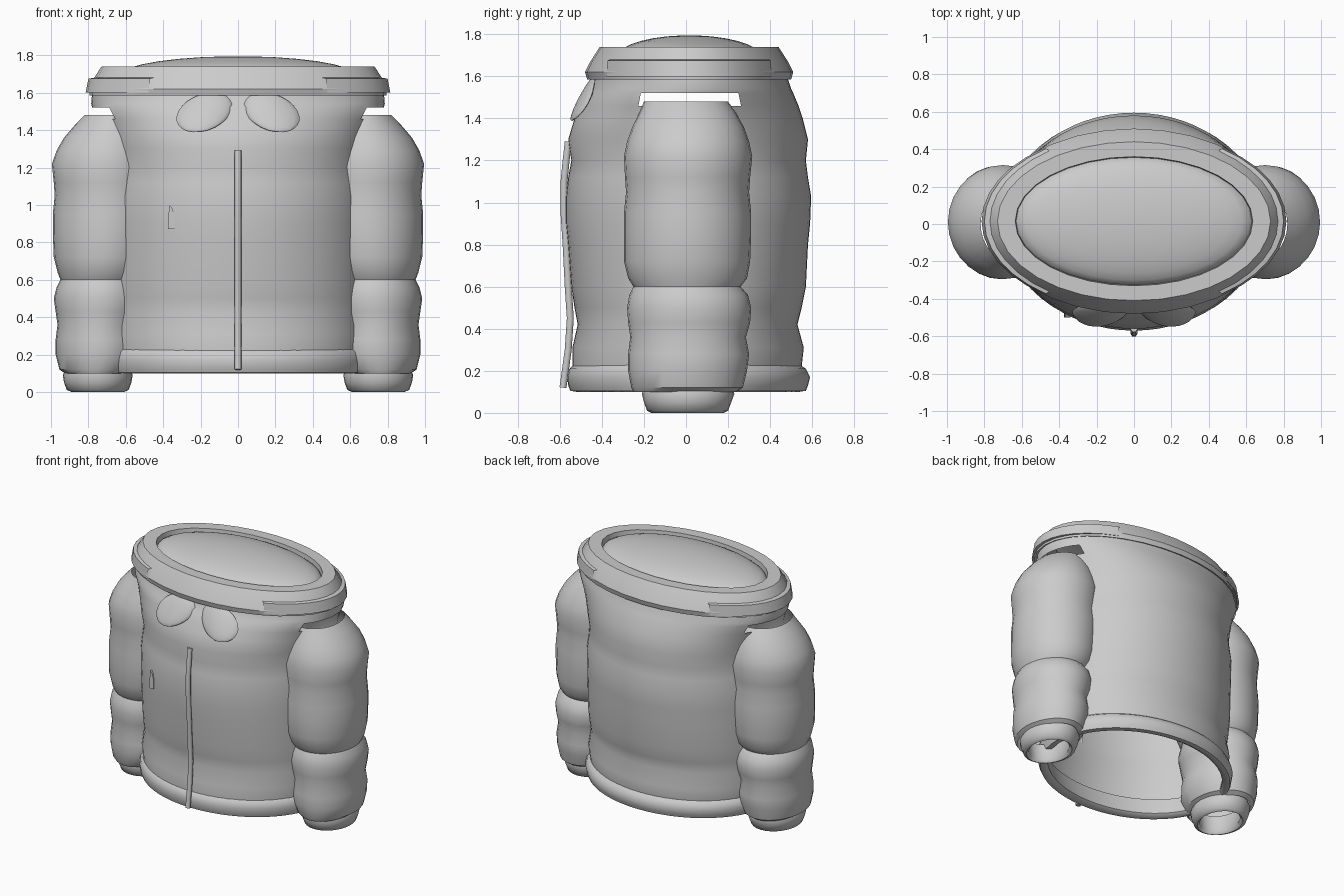
import bpy, bmesh, math
from mathutils import Vector

if "Cube" in bpy.data.objects:
    bpy.data.objects.remove(bpy.data.objects["Cube"])

grey = bpy.data.materials.new("plain grey")
grey.use_nodes = True
colour = (0.6, 0.6, 0.6, 1)
grey.diffuse_color = colour
grey.node_tree.nodes["Principled BSDF"].inputs["Base Color"].default_value = colour


def finish(name, bm, angle=35):
    """Turn a bmesh into a smooth shaded grey object."""
    mesh = bpy.data.meshes.new(name)
    bm.to_mesh(mesh)
    bm.free()
    obj = bpy.data.objects.new(name, mesh)
    bpy.context.collection.objects.link(obj)
    mesh.materials.append(grey)
    bpy.ops.object.select_all(action="DESELECT")
    bpy.context.view_layer.objects.active = obj
    obj.select_set(True)
    bpy.ops.object.shade_smooth_by_angle(angle=math.radians(angle))
    return obj


def loft(rings, sides, close=False):
    """Join ellipses given as (z, centre x, half width, front y, back y)."""
    bm = bmesh.new()
    loops = []
    for z, cx, rx, front, back in rings:
        cy, ry = (front + back) / 2, (back - front) / 2
        loops.append([bm.verts.new((cx + rx * math.cos(math.tau * i / sides),
                                    cy + ry * math.sin(math.tau * i / sides), z))
                      for i in range(sides)])
    for low, high in zip(loops, loops[1:]):
        for i in range(sides):
            j = (i + 1) % sides
            bm.faces.new((low[i], low[j], high[j], high[i]))
    if close:
        bm.faces.new(loops[-1])
    return bm


def drop_faces(bm, rule):
    doomed = [f for f in bm.faces if rule(f.calc_center_median())]
    bmesh.ops.delete(bm, geom=doomed, context="FACES")


# Quilted torso, open at the bottom and at the armholes
torso = [(.22, .68, -.54, .55), (.31, .69, -.54, .56), (.42, .68, -.515, .53),
         (.5, .685, -.53, .55), (.6, .69, -.545, .57), (.8, .69, -.56, .58),
         (.9, .69, -.57, .59), (1.03, .69, -.57, .595), (1.12, .68, -.56, .58),
         (1.2, .675, -.545, .57), (1.3, .69, -.56, .58), (1.4, .72, -.53, .555),
         (1.46, .745, -.5, .535), (1.52, .78, -.475, .51), (1.54, .785, -.455, .5),
         (1.6, .78, -.44, .48)]
bm = loft([(z, 0, rx, f, b) for z, rx, f, b in torso], 64)
drop_faces(bm, lambda c: abs(c.y - .015) < .22 and 1.2 < c.z < 1.515)
finish("torso", bm)

# Padded hem band with a turned in edge
hem = [(.24, .66, -.51, .52), (.12, .64, -.49, .51), (.1, .66, -.52, .54), (.105, .69, -.55, .57),
       (.13, .7, -.56, .58), (.17, .705, -.565, .59), (.21, .7, -.555, .57), (.23, .68, -.53, .54)]
finish("hem_band", loft([(z, 0, rx, f, b) for z, rx, f, b in hem], 56), 55)

# Collar ring with a sloping outside and a flat rim
collar = [(1.6, .74, -.42, .46), (1.585, .795, -.47, .5), (1.62, .795, -.48, .51),
          (1.67, .775, -.455, .485), (1.74, .73, -.41, .44), (1.74, .635, -.33, .36),
          (1.69, .63, -.325, .355)]
finish("collar", loft([(z, 0, rx, f, b) for z, rx, f, b in collar], 32))

# Domed lining closing the neck
dome = []
for k in range(8):
    t = math.radians(12 * k)
    r = math.cos(t)
    dome.append((1.69 + .105 * math.sin(t), 0, .635 * r, .015 - .345 * r, .015 + .345 * r))
finish("neck_lining", loft(dome, 32, True))

# Shoulder bands wrapping the collar sides
band = [(1.6, .78, -.45, .48), (1.6, .815, -.47, .5), (1.675, .8, -.465, .495),
        (1.68, .77, -.45, .48)]
bm = loft([(z, 0, rx, f, b) for z, rx, f, b in band], 40)
drop_faces(bm, lambda c: abs(c.x) < .45)
finish("shoulder_bands", bm, 20)

# Sleeves and cuffs, (z, centre x, half width, front, back)
lower = [(.1, .755, .17, -.25, .24), (.12, .75, .205, -.26, .27), (.2, .74, .235, -.275, .29),
         (.28, .74, .235, -.275, .3), (.36, .74, .225, -.265, .285), (.43, .735, .24, -.275, .305),
         (.5, .73, .255, -.28, .31), (.56, .73, .24, -.27, .295), (.6, .725, .225, -.25, .26)]
upper = [(.6, .725, .225, -.25, .26), (.64, .72, .245, -.275, .29), (.72, .71, .275, -.295, .305),
         (.85, .705, .285, -.295, .31), (.95, .7, .29, -.295, .31), (1.05, .7, .28, -.285, .3),
         (1.12, .7, .285, -.29, .305), (1.22, .7, .295, -.295, .315), (1.29, .695, .275, -.28, .3),
         (1.36, .685, .245, -.255, .275), (1.43, .665, .205, -.22, .235), (1.48, .65, .17, -.2, .2)]
cuff = [(.14, .75, .13, -.16, .17), (.02, .75, .12, -.15, .16), (0, .75, .14, -.165, .18),
        (.01, .75, .165, -.185, .2), (.05, .75, .18, -.2, .215), (.09, .75, .187, -.21, .23),
        (.13, .75, .17, -.2, .22)]
for side, s in (("left", 1), ("right", -1)):
    for part, rings in (("lower_sleeve", lower), ("upper_sleeve", upper), ("cuff", cuff)):
        bm = loft([(z, s * cx, rx, f, b) for z, cx, rx, f, b in rings], 28)
        finish(side + "_" + part, bm, 50 if part == "cuff" else 35)

    # Rounded collar flap lying on the chest
    bm = bmesh.new()
    bmesh.ops.create_uvsphere(bm, u_segments=20, v_segments=12, radius=1)
    for v in bm.verts:
        x, y, z = v.co
        v.co = Vector((s * (.18 + .148 * x - .02 * z),
                       -.49 + .022 * y + .055 * z + .025 * x * x,
                       1.495 + .105 * z - .02 * x))
    if s < 0:
        bmesh.ops.reverse_faces(bm, faces=bm.faces)
    finish(side + "_collar_flap", bm)


def strip(name, points, radius):
    """Rounded strip following a path."""
    curve = bpy.data.curves.new(name, "CURVE")
    curve.dimensions = "3D"
    curve.bevel_depth = radius
    curve.bevel_resolution = 1
    curve.use_fill_caps = True
    spline = curve.splines.new("POLY")
    spline.points.add(len(points) - 1)
    for p, co in zip(spline.points, points):
        p.co = (*co, 1)
    curve.materials.append(grey)
    obj = bpy.data.objects.new(name, curve)
    bpy.context.collection.objects.link(obj)


# Front zip
zip_path = [(1.29, -.56), (1.2, -.57), (1.1, -.58), (.95, -.58), (.8, -.57),
            (.6, -.56), (.45, -.55), (.3, -.56), (.12, -.585)]
strip("front_zip", [(0, y, z) for z, y in zip_path], .019)

# Small pocket tab on the right of the chest
bm = bmesh.new()
outline = [(-.375, .87), (-.34, .87), (-.34, .94), (-.35, .98), (-.367, 1.0), (-.372, .94)]
face = bm.faces.new([bm.verts.new((x, -.5, z)) for x, z in outline])
out = bmesh.ops.extrude_face_region(bm, geom=[face])
for v in out["geom"]:
    if isinstance(v, bmesh.types.BMVert):
        v.co.y += .04
bmesh.ops.recalc_face_normals(bm, faces=bm.faces)
finish("pocket_tab", bm)
